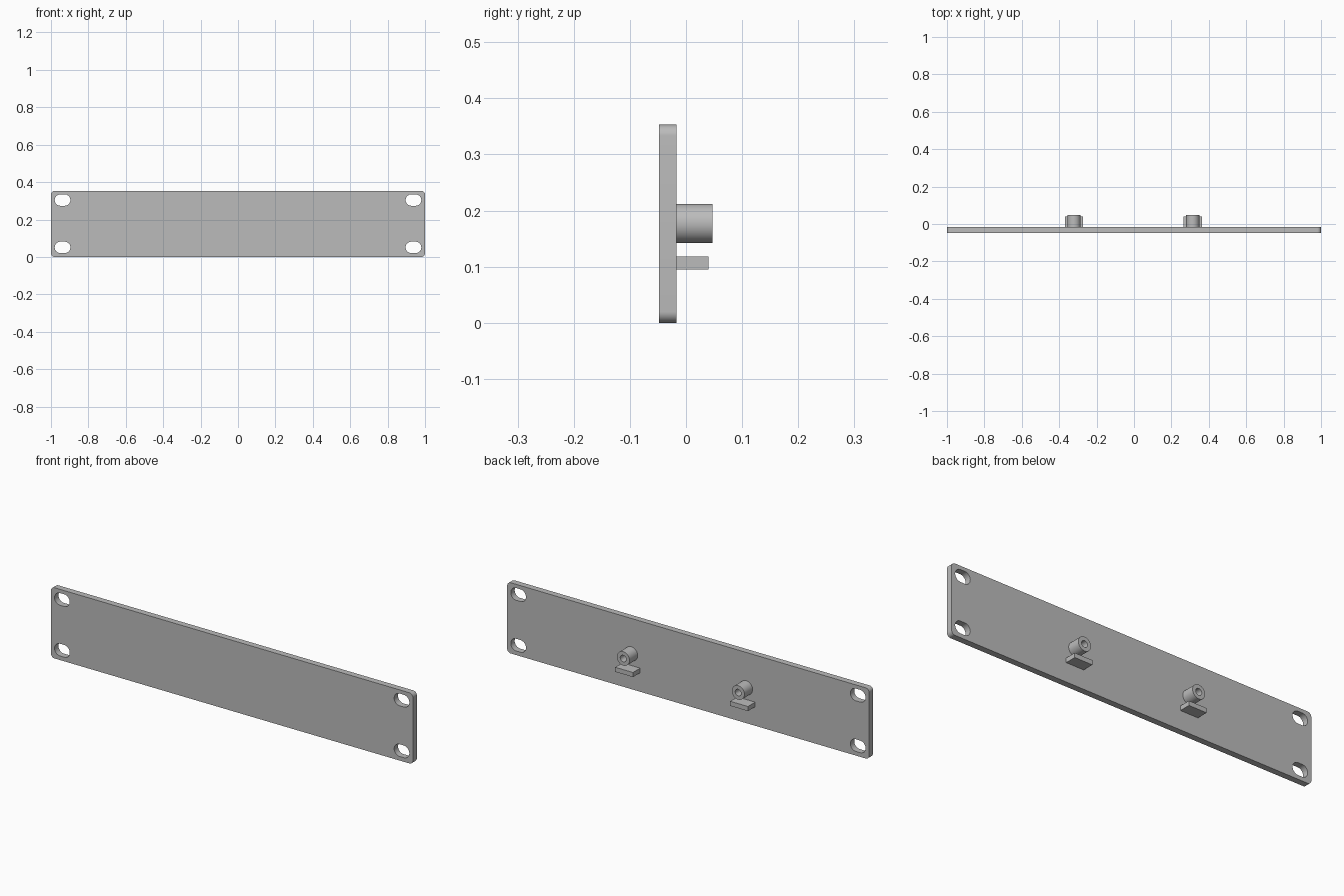
import bpy, bmesh
from math import pi, cos, sin, radians
from mathutils import Matrix

cube = bpy.data.objects.get("Cube")
if cube:
    bpy.data.objects.remove(cube, do_unlink=True)

grey = bpy.data.materials.new("plain grey")
grey.use_nodes = True
colour = (0.5, 0.5, 0.5, 1)
grey.diffuse_color = colour
grey.node_tree.nodes["Principled BSDF"].inputs["Base Color"].default_value = colour


def rounded(cx, cz, w, h, r, steps=10):
    """Outline of a rectangle with rounded corners; also makes slots and circles."""
    pts = []
    for i, (sx, sz) in enumerate([(1, 1), (-1, 1), (-1, -1), (1, -1)]):
        for k in range(steps + 1):
            a = (i + k / steps) * pi / 2
            p = (cx + sx * (w / 2 - r) + r * cos(a), cz + sz * (h / 2 - r) + r * sin(a))
            if not pts or abs(p[0] - pts[-1][0]) + abs(p[1] - pts[-1][1]) > 1e-5:
                pts.append(p)
    if abs(pts[0][0] - pts[-1][0]) + abs(pts[0][1] - pts[-1][1]) < 1e-5:
        pts.pop()
    return pts


def rectangle(cx, cz, w, h):
    return [(cx + sx * w / 2, cz + sz * h / 2)
            for sx, sz in [(1, 1), (-1, 1), (-1, -1), (1, -1)]]


def solid(name, outlines, y0, y1):
    """Extrude an outline, with any inner outlines as holes, from y0 to y1."""
    curve = bpy.data.curves.new(name, "CURVE")
    curve.dimensions = "2D"
    curve.fill_mode = "BOTH"
    curve.extrude = (y1 - y0) / 2
    for pts in outlines:
        spline = curve.splines.new("POLY")
        spline.points.add(len(pts) - 1)
        for point, (x, z) in zip(spline.points, pts):
            point.co = (x, z, 0, 1)
        spline.use_cyclic_u = True
    helper = bpy.data.objects.new(name + " outline", curve)
    bpy.context.collection.objects.link(helper)
    bpy.context.view_layer.update()
    mesh = bpy.data.meshes.new_from_object(
        helper.evaluated_get(bpy.context.evaluated_depsgraph_get()))
    bpy.data.objects.remove(helper, do_unlink=True)

    # Stand the extrusion upright and weld the caps to the walls
    mesh.transform(Matrix.Translation((0, (y0 + y1) / 2, 0)) @ Matrix.Rotation(pi / 2, 4, "X"))
    bm = bmesh.new()
    bm.from_mesh(mesh)
    bmesh.ops.remove_doubles(bm, verts=bm.verts, dist=1e-5)
    bmesh.ops.recalc_face_normals(bm, faces=bm.faces)
    bm.to_mesh(mesh)
    bm.free()
    mesh.name = name
    mesh.materials.clear()
    mesh.materials.append(grey)
    obj = bpy.data.objects.new(name, mesh)
    bpy.context.collection.objects.link(obj)
    bpy.ops.object.select_all(action="DESELECT")
    obj.select_set(True)
    bpy.context.view_layer.objects.active = obj
    bpy.ops.object.shade_smooth_by_angle(angle=radians(30))
    return obj


FRONT, BACK, HEIGHT = -0.048, -0.017, 0.353

# Panel with four mounting slots
slots = [rounded(x, z, 0.084, 0.061, 0.0305) for x in (-0.938, 0.938) for z in (0.051, 0.304)]
solid("panel", [rounded(0, HEIGHT / 2, 2, HEIGHT, 0.02)] + slots, FRONT, BACK)

# Hollow bosses, each with a small ledge beneath, on the back
for side, x in (("right", -0.321), ("left", 0.314)):
    solid(side + "_boss", [rounded(x, 0.177, 0.07, 0.07, 0.035),
                           rounded(x, 0.177, 0.033, 0.033, 0.0165)], BACK, 0.047)
    solid(side + "_ledge", [rectangle(x, 0.1065, 0.098, 0.023)], BACK, 0.04)
